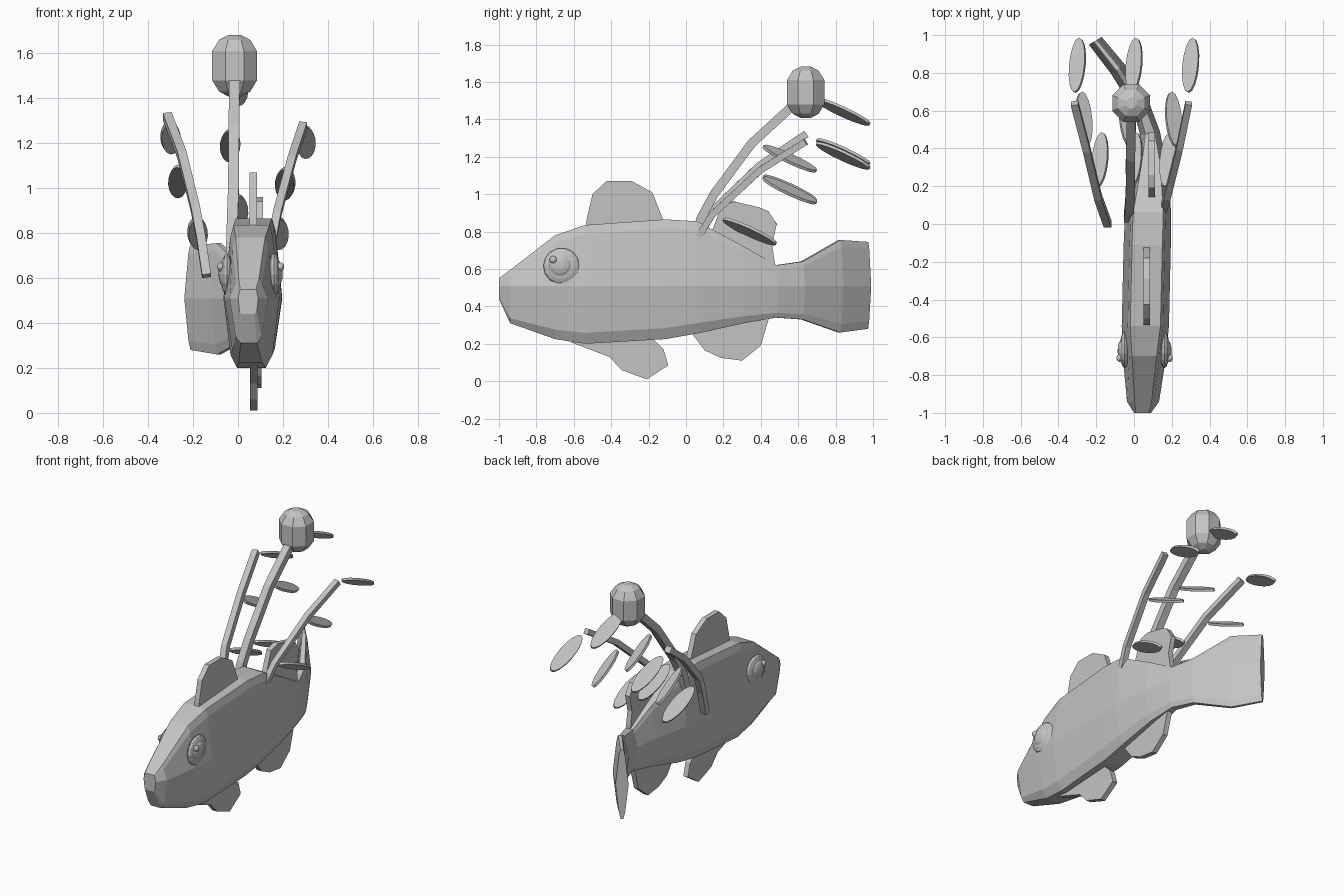
import bpy, bmesh, math
from mathutils import Matrix, Vector

cube = bpy.data.objects.get("Cube")
if cube:
    bpy.data.objects.remove(cube, do_unlink=True)

grey = bpy.data.materials.new("plain_grey")
grey.use_nodes = True
grey.diffuse_color = (0.55, 0.55, 0.55, 1)
grey.node_tree.nodes["Principled BSDF"].inputs["Base Color"].default_value = grey.diffuse_color


def finish(bm, name):
    bmesh.ops.recalc_face_normals(bm, faces=bm.faces)
    mesh = bpy.data.meshes.new(name)
    bm.to_mesh(mesh)
    bm.free()
    mesh.materials.append(grey)
    obj = bpy.data.objects.new(name, mesh)
    bpy.context.collection.objects.link(obj)
    return obj


def loft(name, rings):
    """Skin closed rings of equal length and cap both ends."""
    bm = bmesh.new()
    loops = [[bm.verts.new(p) for p in ring] for ring in rings]
    for a, b in zip(loops, loops[1:]):
        for i in range(len(a)):
            j = (i + 1) % len(a)
            bm.faces.new((a[i], a[j], b[j], b[i]))
    bm.faces.new(loops[0])
    bm.faces.new(loops[-1])
    return finish(bm, name)


def section(y, cx, half, edge, top, bottom, slant=0):
    """Ten-sided body section; slant turns it to follow the tail bend."""
    mid, rim = 0.5, 0.12 * (top - bottom) / 0.65
    wide = edge + (half - edge) * 0.3
    right = [(edge, top), (wide, top - rim * 0.4), (half, mid + 0.01),
             (wide, bottom + rim * 0.5), (edge * 0.8, bottom)]
    outline = right + [(-x, z) for x, z in reversed(right)]
    return [(cx + x, y + slant * x, z) for x, z in outline]


# Body and bent tail: y, centre x, half width, edge half width, top, bottom, slant
loft("body", [section(*s) for s in [
    (-1.0, 0.045, 0.045, 0.035, 0.55, 0.44),
    (-0.94, 0.048, 0.085, 0.045, 0.595, 0.31),
    (-0.70, 0.055, 0.115, 0.065, 0.78, 0.225),
    (-0.54, 0.06, 0.125, 0.08, 0.835, 0.20),
    (-0.11, 0.07, 0.125, 0.08, 0.865, 0.225),
    (0.06, 0.075, 0.122, 0.08, 0.855, 0.255),
    (0.31, 0.09, 0.085, 0.05, 0.72, 0.31),
    (0.48, 0.085, 0.052, 0.025, 0.62, 0.34, 0.2),
    (0.62, 0.04, 0.042, 0.016, 0.64, 0.33, 0.4),
    (0.82, -0.085, 0.038, 0.01, 0.755, 0.26, 0.6),
    (0.97, -0.205, 0.034, 0.008, 0.745, 0.28, 0.6)]])


# Fins: thin plates from side outlines (y, z)
def fin(name, x, outline, thick=0.034):
    loft(name, [[(x + s * thick / 2, y, z) for y, z in outline] for s in (-1, 1)])


fin("front_top_fin", 0.068, [(-0.54, 0.8), (-0.53, 0.87), (-0.5, 1.0), (-0.425, 1.07),
                             (-0.29, 1.07), (-0.18, 1.01), (-0.125, 0.87), (-0.12, 0.8)])
fin("rear_top_fin", 0.095, [(0.12, 0.75), (0.19, 0.94), (0.26, 0.96), (0.39, 0.93), (0.44, 0.91),
                            (0.485, 0.84), (0.46, 0.73), (0.48, 0.6), (0.3, 0.65)])
fin("front_belly_fin", 0.07, [(-0.62, 0.21), (-0.41, 0.13), (-0.345, 0.06), (-0.21, 0.01),
                              (-0.095, 0.085), (-0.12, 0.17), (-0.2, 0.25)])
fin("rear_belly_fin", 0.088, [(0.02, 0.27), (0.1, 0.165), (0.185, 0.125), (0.3, 0.11),
                              (0.4, 0.19), (0.45, 0.36)])


# Stalks: four-sided bent rods
def stalk(name, points, half=0.024):
    points = [Vector(p) for p in points]
    rings = []
    for i, p in enumerate(points):
        d = (points[min(i + 1, len(points) - 1)] - points[max(i - 1, 0)]).normalized()
        u = d.cross(Vector((1, 0, 0))).normalized()
        v = d.cross(u)
        rings.append([p + half * (a * u + b * v) for a, b in ((1, 1), (1, -1), (-1, -1), (-1, 1))])
    loft(name, rings)


stalk("left_stalk", [(0.13, 0.02, 0.66), (0.15, 0.06, 0.76), (0.175, 0.14, 0.89),
                     (0.24, 0.4, 1.13), (0.29, 0.64, 1.28)], 0.018)
stalk("right_stalk", [(-0.14, 0.0, 0.61), (-0.165, 0.07, 0.78), (-0.19, 0.14, 0.91),
                      (-0.25, 0.39, 1.15), (-0.315, 0.64, 1.32)], 0.02)
stalk("middle_stalk", [(-0.03, 0.03, 0.7), (-0.025, 0.08, 0.87), (-0.02, 0.15, 1.0),
                       (-0.018, 0.35, 1.27), (-0.015, 0.6, 1.5)])

# Eight-sided bulb on the middle stalk
rings = []
for r, h in [(0.03, 0.137), (0.075, 0.115), (0.108, 0.065),
             (0.108, -0.065), (0.075, -0.115), (0.03, -0.137)]:
    turns = [math.tau * (k + 0.5) / 8 for k in range(8)]
    rings.append([(-0.015 + r * math.cos(t), 0.64 + r * math.sin(t), 1.545 + h) for t in turns])
loft("bulb", rings)


# Leaves: flat ovals sloping down to the back, the middle ones rolled the other way
def leaf(name, place, way):
    turn = (Matrix.Translation(place) @ Matrix.Rotation(0.08 * way, 4, "Z")
            @ Matrix.Rotation(-0.43, 4, "X") @ Matrix.Rotation(0.5 * way, 4, "Y"))
    oval = [math.tau * k / 16 for k in range(16)]
    loft(name, [[turn @ Vector((0.046 * math.cos(t), 0.158 * math.sin(t), h)) for t in oval]
                for h in (-0.008, 0.008)])


leaves = {
    "left": [(0.3, 0.84, 1.205), (0.21, 0.555, 1.02), (0.18, 0.34, 0.8)],
    "middle": [(0.0, 0.84, 1.44), (-0.035, 0.555, 1.19), (0.0, 0.34, 0.9)],
    "right": [(-0.3, 0.84, 1.225), (-0.265, 0.555, 1.03), (-0.18, 0.34, 0.8)]}
for side, places in leaves.items():
    for place, level, way in zip(places, ("upper", "centre", "lower"), (-1, 1, -1)):
        leaf(f"{side}_{level}_leaf", place, way)


# Eyes: stacked flattened domes on both sides of the head
def dome(name, place, radius, depth):
    bm = bmesh.new()
    turn = Matrix.Translation(place) @ Matrix.Diagonal((depth, radius, radius, 1)) \
        @ Matrix.Rotation(math.pi / 2, 4, "Y")
    bmesh.ops.create_uvsphere(bm, u_segments=14, v_segments=8, radius=1, matrix=turn)
    finish(bm, name)


for side, s in (("left", 1), ("right", -1)):
    dome(f"{side}_eye", (0.056 + s * 0.105, -0.665, 0.615), 0.098, 0.027)
    dome(f"{side}_iris", (0.056 + s * 0.115, -0.672, 0.62), 0.064, 0.028)
    dome(f"{side}_pupil", (0.056 + s * 0.133, -0.71, 0.65), 0.02, 0.016)
